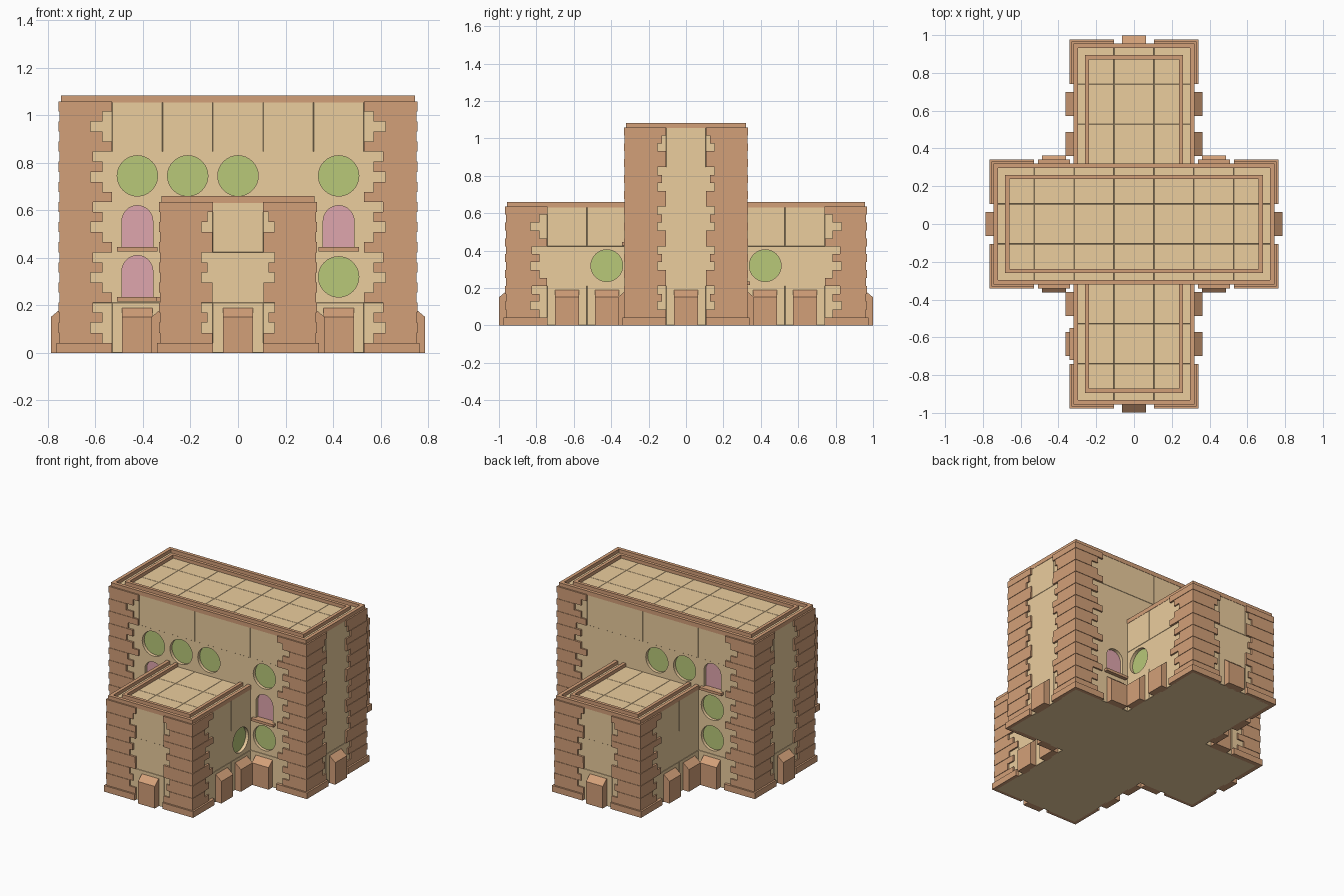
import bpy, bmesh, math
from mathutils import Matrix, Vector

if "Cube" in bpy.data.objects:
    bpy.data.objects.remove(bpy.data.objects["Cube"])

M = 0.2117                      # building module
TX, TY, TH = 3.5 * M, 1.5 * M, 5 * M    # tall block half sizes and height
WX, WY, WH = 1.5 * M, 4.5 * M, 3 * M    # low wing half width, end, height


def material(name, rgb):
    m = bpy.data.materials.new(name)
    m.diffuse_color = (*rgb, 1)
    m.use_nodes = True
    m.node_tree.nodes["Principled BSDF"].inputs["Base Color"].default_value = m.diffuse_color
    return m


TAN = material("sandstone", (0.83, 0.61, 0.34))
BRICK = material("brick", (0.65, 0.35, 0.19))
GREEN = material("green_glass", (0.48, 0.58, 0.19))
PINK = material("pink_glass", (0.74, 0.38, 0.42))


def finish(bm, name, mat):
    bmesh.ops.recalc_face_normals(bm, faces=bm.faces[:])
    me = bpy.data.meshes.new(name)
    bm.to_mesh(me)
    bm.free()
    ob = bpy.data.objects.new(name, me)
    bpy.context.collection.objects.link(ob)
    me.materials.append(mat)
    return ob


def prism(bm, pts, vec, mat=Matrix()):
    lo = [bm.verts.new(mat @ Vector(p)) for p in pts]
    hi = [bm.verts.new(mat @ (Vector(p) + Vector(vec))) for p in pts]
    bm.faces.new(lo)
    bm.faces.new(hi)
    for i in range(len(pts)):
        j = (i + 1) % len(pts)
        bm.faces.new((lo[i], lo[j], hi[j], hi[i]))


def box(bm, x0, x1, y0, y1, z0, z1, mat=Matrix()):
    prism(bm, [(x0, y0, z0), (x1, y0, z0), (x1, y1, z0), (x0, y1, z0)], (0, 0, z1 - z0), mat)


def frame(x, y, nx, ny):
    """Local axes on a wall: u along it, d outward, z up."""
    return Matrix(((-ny, nx, 0, x), (nx, ny, 0, y), (0, 0, 1, 0), (0, 0, 0, 1)))


def round_outline(z, d):
    return [(0.085 * math.cos(a), d, z + 0.085 * math.sin(a))
            for a in [i * math.tau / 32 for i in range(32)]]


def arch_outline(z, d):
    top = [(0.065 * math.cos(a), d, z + 0.025 + 0.065 * math.sin(a))
           for a in [i * math.pi / 16 for i in range(17)]]
    return top + [(-0.065, d, z - 0.085), (0.065, d, z - 0.085)]


# Windows: wall frame, tier centre height, kind
T1, T2, T3 = 0.32, 0.53, 0.745
front = [(-2, T3, 'o'), (-1, T3, 'o'), (0, T3, 'o'), (2, T3, 'o'), (-2, T2, 'a'),
         (-2, T1, 'a'), (2, T2, 'a'), (2, T1, 'o')]
back = [(0, T3, 'o'), (-1, T3, 'o'), (-2, T3, 'a'), (-2, T2, 'o'), (-2, T1, 'o'), (2, T1, 'a')]
windows = [(frame(c * M, -TY, 0, -1), z, k) for c, z, k in front]
windows += [(frame(c * M, TY, 0, 1), z, k) for c, z, k in back]
windows += [(frame(WX, 2 * M, 1, 0), T1, 'o'), (frame(WX, -2 * M, 1, 0), T1, 'o'),
            (frame(-WX, -3 * M, -1, 0), T1, 'a')]

cut, green, pink, sills = (bmesh.new() for _ in range(4))
for f, z, kind in windows:
    outline = round_outline if kind == 'o' else arch_outline
    prism(cut, outline(z, -0.025), (0, 0.06, 0), f)
    prism(green if kind == 'o' else pink, outline(z, -0.026), (0, 0.004, 0), f)
    if kind == 'a':
        box(sills, -0.085, 0.085, -0.02, 0.025, z - 0.103, z - 0.085, f)
finish(green, "round_window_panes", GREEN)
finish(pink, "arched_window_panes", PINK)
finish(sills, "window_sills", BRICK)
cutter = finish(cut, "window_cutter", TAN)
cutter.hide_render = True


# Wall blocks: panelled top and base tiers, window recesses cut in
def block(name, x0, x1, y0, y1, h):
    bm = bmesh.new()
    box(bm, x0, x1, y0, y1, 0, h)
    planes = [((0, 0, z), (0, 0, 1)) for z in (M, h - M)]
    for i in range(-4, 5):
        v = (i + 0.5) * M
        if x0 + 0.01 < v < x1 - 0.01:
            planes.append(((v, 0, 0), (1, 0, 0)))
        if y0 + 0.01 < v < y1 - 0.01:
            planes.append(((0, v, 0), (0, 1, 0)))
    for co, no in planes:
        bmesh.ops.bisect_plane(bm, geom=bm.verts[:] + bm.edges[:] + bm.faces[:],
                               plane_co=co, plane_no=no)
    bmesh.ops.recalc_face_normals(bm, faces=bm.faces[:])
    panels = [f for f in bm.faces if f.normal.z > -0.5
              and not M < f.calc_center_median().z < h - M]
    bmesh.ops.inset_individual(bm, faces=panels, thickness=0.002, depth=0.002)
    ob = finish(bm, name, TAN)
    mod = ob.modifiers.new("recesses", 'BOOLEAN')
    mod.operation, mod.solver, mod.object = 'DIFFERENCE', 'EXACT', cutter
    me = bpy.data.meshes.new_from_object(ob.evaluated_get(bpy.context.evaluated_depsgraph_get()))
    ob.modifiers.clear()
    ob.data = me


block("tall_block", -TX, TX, -TY, TY, TH)
block("front_wing", -WX, WX, -WY, -TY, WH)
block("back_wing", -WX, WX, TY, WY, WH)
bpy.data.objects.remove(cutter)


# Corner bricks: L-shaped courses of varying length
def quoins(bm, cx, cy, sx, sy, rows, lx, ly):
    h = M / 5
    for r in range(rows):
        p = 0.023 if r == 0 else (0.014, 0.011)[r % 2]
        a, b = (M, M) if r in (0, rows - 1) else (lx[r % 5], ly[r % 5])
        pts = [(p, p), (-a, p), (-a, -0.008), (-0.008, -0.008), (-0.008, -b), (p, -b)]
        prism(bm, [(cx + sx * u, cy + sy * v, r * h) for u, v in pts], (0, 0, h),
              Matrix.Identity(4))


STEPPED, SHALLOW = (0.21, 0.17, 0.12, 0.17, 0.13), (0.21, 0.21, 0.165, 0.19, 0.165)
tall_q, wing_q = bmesh.new(), bmesh.new()
for sx in (-1, 1):
    for sy in (-1, 1):
        quoins(tall_q, sx * TX, sy * TY, sx, sy, 25, STEPPED, SHALLOW)
        quoins(wing_q, sx * WX, sy * WY, sx, sy, 15, SHALLOW, STEPPED)
finish(tall_q, "tall_corner_bricks", BRICK)
finish(wing_q, "wing_corner_bricks", BRICK)

# Buttresses with sloping tops
bm = bmesh.new()
spots = []
for s in (-1, 1):
    spots += [frame(s * TX, 0, s, 0), frame(0, s * WY, 0, s)]
    for t in (-2, 2):
        spots += [frame(t * M, s * TY, 0, s), frame(s * WX, t * M, s, 0),
                  frame(s * WX, t * 1.5 * M, s, 0)]
for f in spots:
    prism(bm, [(-0.064, -0.01, 0), (-0.064, 0.046, 0), (-0.064, 0.046, 0.152),
               (-0.064, 0, 0.19), (-0.064, -0.01, 0.19)], (0.128, 0, 0), f)
finish(bm, "buttresses", BRICK)

# Roof rims: two closed rings on the tall block, two U shapes on each wing
bm = bmesh.new()
for hx, hy, w in ((TX + 0.004, TY + 0.004, 0.024), (0.682, 0.259, 0.022)):
    for s in (-1, 1):
        box(bm, -hx, hx, *sorted((s * hy, s * (hy - w))), TH - 0.004, TH + 0.025)
        box(bm, *sorted((s * hx, s * (hx - w))), w - hy, hy - w, TH - 0.004, TH + 0.025)
finish(bm, "tall_roof_rims", BRICK)
bm = bmesh.new()
for hx, hy, w in ((WX + 0.004, WY + 0.004, 0.024), (0.259, 0.894, 0.022)):
    for s in (-1, 1):
        box(bm, -hx, hx, *sorted((s * hy, s * (hy - w))), WH - 0.004, WH + 0.025)
        for t in (-1, 1):
            box(bm, *sorted((t * hx, t * (hx - w))), *sorted((s * TY, s * (hy - w))),
                WH - 0.004, WH + 0.025)
finish(bm, "wing_roof_rims", BRICK)
